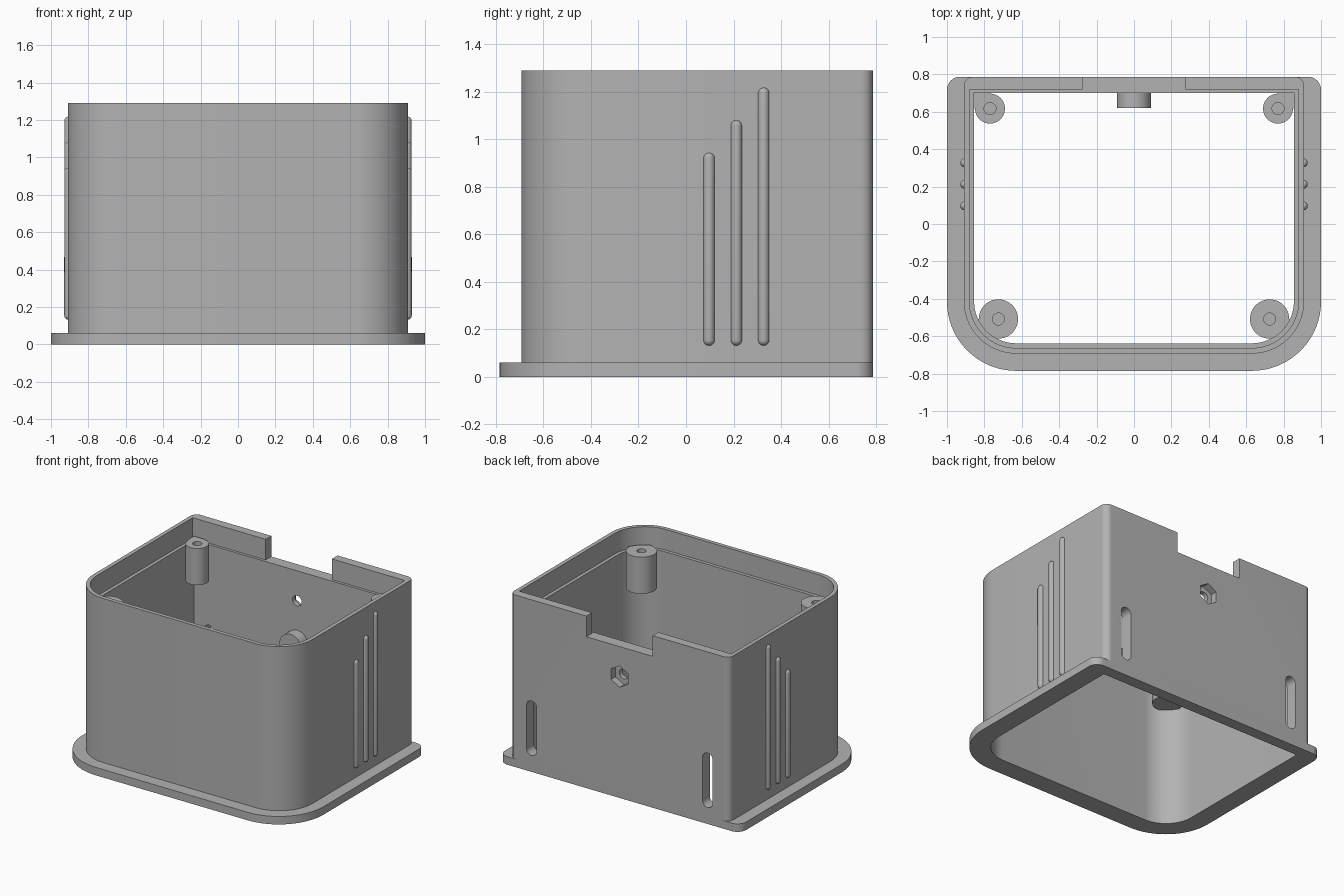
import bpy, bmesh, math
from mathutils import Matrix

if "Cube" in bpy.data.objects:
    bpy.data.objects.remove(bpy.data.objects["Cube"])

grey = bpy.data.materials.new("plain_grey")
grey.use_nodes = True
grey.diffuse_color = (0.45, 0.45, 0.45, 1)
grey.node_tree.nodes["Principled BSDF"].inputs["Base Color"].default_value = (0.45, 0.45, 0.45, 1)

TOP, LEDGE, BACK = 1.29, 1.135, 0.787
UPRIGHT = Matrix.Rotation(math.pi / 2, 4, 'X')  # turns a z prism so it runs along -y


def arc(cx, cy, r, start, end, steps=16):
    """Points on an arc, angles in degrees."""
    angles = [math.radians(start + (end - start) * i / steps) for i in range(steps + 1)]
    return [(cx + r * math.cos(a), cy + r * math.sin(a)) for a in angles]


def circle(cx, cy, r, sides=40, turn=0):
    return arc(cx, cy, r, turn, turn + 360, sides)[:-1]


def outline(half, front, back, r_front, r_back):
    """Rounded plan shape; a zero radius gives a square corner."""
    pts = []
    for sx, y, r, start in ((1, front, r_front, 270), (1, back, r_back, 0),
                            (-1, back, r_back, 90), (-1, front, r_front, 180)):
        cy = y + r if y == front else y - r
        if r:
            pts += arc(sx * (half - r), cy, r, start, start + 90)
        else:
            pts.append((sx * half, y))
    return pts


def prism(name, pts, low, high, turn=None):
    bm = bmesh.new()
    face = bm.faces.new([bm.verts.new((x, y, low)) for x, y in pts])
    grown = bmesh.ops.extrude_face_region(bm, geom=[face])["geom"]
    bmesh.ops.translate(bm, vec=(0, 0, high - low),
                        verts=[g for g in grown if isinstance(g, bmesh.types.BMVert)])
    bmesh.ops.recalc_face_normals(bm, faces=bm.faces)
    if turn:
        bm.transform(turn)
    return finish(name, bm)


def finish(name, bm):
    mesh = bpy.data.meshes.new(name)
    bm.to_mesh(mesh)
    bm.free()
    mesh.materials.append(grey)
    obj = bpy.data.objects.new(name, mesh)
    bpy.context.collection.objects.link(obj)
    return obj


def activate(obj):
    bpy.ops.object.select_all(action='DESELECT')
    obj.select_set(True)
    bpy.context.view_layer.objects.active = obj


def combine(obj, tool, operation='DIFFERENCE'):
    activate(obj)
    mod = obj.modifiers.new("combine", 'BOOLEAN')
    mod.operation, mod.object, mod.solver = operation, tool, 'EXACT'
    bpy.ops.object.modifier_apply(modifier=mod.name)
    bpy.data.objects.remove(tool)


def smooth(obj):
    activate(obj)
    bpy.ops.object.shade_smooth_by_angle(angle=math.radians(30))


# Shell with base flange
shell = prism("shell", outline(0.91, -0.693, BACK, 0.28, 0.05), 0, TOP)
combine(shell, prism("flange", outline(1, -0.785, BACK, 0.37, 0.07), 0, 0.06), 'UNION')

# Open cavity, stepped lid recess and cable notch
combine(shell, prism("cavity", outline(0.855, -0.638, 0.70, 0.225, 0), -0.1, TOP + 0.1))
combine(shell, prism("lid_recess", outline(0.88, -0.663, 0.72, 0.25, 0), LEDGE, TOP + 0.1))
combine(shell, prism("notch", [(-0.275, 0.6), (0.275, 0.6), (0.275, 0.9), (-0.275, 0.9)],
                     LEDGE, TOP + 0.1))

# Back wall: nut pocket, screw hole and two mounting slots
combine(shell, prism("nut_pocket", circle(0, 0.91, 0.08, 6, 30), -0.9, -0.735, UPRIGHT))
combine(shell, prism("screw_hole", circle(0, 0.91, 0.038), -0.9, -0.6, UPRIGHT))
for sx in (-1, 1):
    slot = arc(sx * 0.73, 0.49, 0.042, 0, 180) + arc(sx * 0.73, 0.165, 0.042, 180, 360)
    combine(shell, prism("slot", slot, -0.9, -0.6, UPRIGHT))
smooth(shell)

# Round boss inside the back wall
smooth(prism("back_boss", circle(0, 0.60, 0.09), -0.73, -0.62, UPRIGHT))

# Screw posts merged into the four corners
for side, sx in (("left", 1), ("right", -1)):
    for end, sy, cx, cy, r in (("front", -1, 0.725, 0.508, 0.105), ("back", 1, 0.77, 0.617, 0.08)):
        pts = arc(cx, cy, r, 90, 360, 36) + [(0.9, cy), (0.9, 0.75), (cx, 0.75)]
        post = prism(f"{end}_{side}_post", [(sx * x, sy * y) for x, y in pts], 0.89, 1.165)
        combine(post, prism("limit", outline(0.857, -0.64, 0.702, 0.227, 0), 0.5, 1.5), 'INTERSECT')
        combine(post, prism("pilot_hole", circle(sx * cx, sy * cy, 0.032), 0.95, 1.3))
        smooth(post)

# Raised grip ribs with rounded ends on both sides
for side, sx in (("left", 1), ("right", -1)):
    for i in range(3):
        low, high, r = 0.155, 0.92 + 0.137 * i, 0.024
        bm = bmesh.new()
        bmesh.ops.create_uvsphere(bm, u_segments=20, v_segments=12, radius=r)
        for v in bm.verts:
            if abs(v.co.z) < 1e-5:
                v.co.z = 0
        # stretch the ball into a capsule by splitting it at its waist
        bmesh.ops.bisect_plane(bm, geom=bm.verts[:] + bm.edges[:] + bm.faces[:],
                               plane_co=(0, 0, 0.001), plane_no=(0, 0, 1))
        for v in bm.verts:
            v.co.z += high if v.co.z > 0.0005 else low
        bm.transform(Matrix.Translation((sx * 0.905, 0.097 + 0.115 * i, 0)))
        smooth(finish(f"{side}_rib_{i + 1}", bm))
